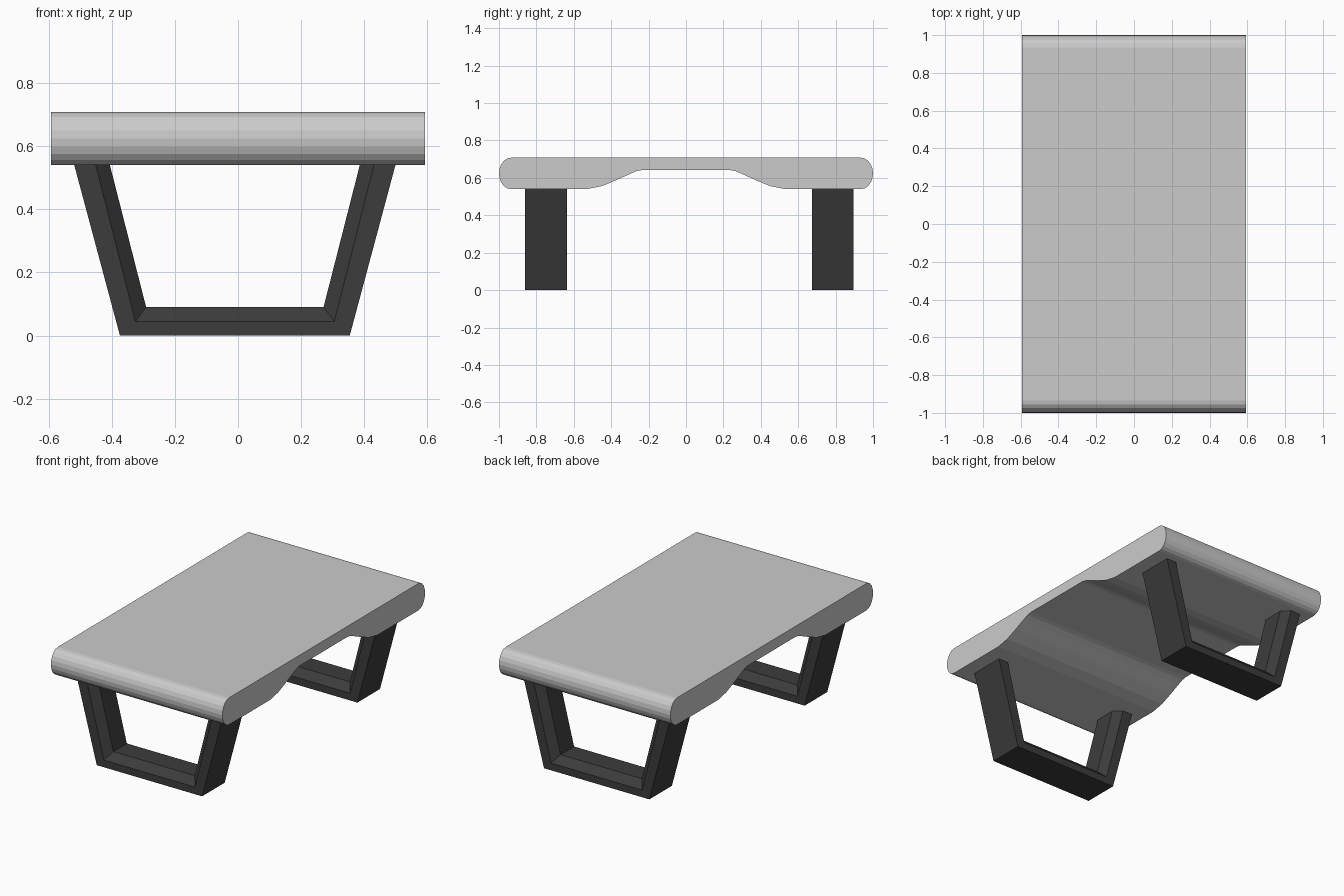
import bpy, bmesh, math

if "Cube" in bpy.data.objects:
    bpy.data.objects.remove(bpy.data.objects["Cube"])


def loft(name, rings):
    """Closed mesh through matching rings of points, capped at both ends."""
    bm = bmesh.new()
    loops = [[bm.verts.new(p) for p in ring] for ring in rings]
    n = len(loops[0])
    for a, b in zip(loops, loops[1:]):
        for i in range(n):
            j = (i + 1) % n
            bm.faces.new((a[i], a[j], b[j], b[i]))
    bm.faces.new(loops[0])
    bm.faces.new(loops[-1])
    bmesh.ops.recalc_face_normals(bm, faces=bm.faces)
    mesh = bpy.data.meshes.new(name)
    bm.to_mesh(mesh)
    bm.free()
    obj = bpy.data.objects.new(name, mesh)
    bpy.context.collection.objects.link(obj)
    return obj


# Tabletop: side profile with rounded ends and a scooped underside
TOP, BOTTOM = 0.708, 0.54
mid_z, half_h, round_y = (TOP + BOTTOM) / 2, (TOP - BOTTOM) / 2, 0.065
half = []
for i in range(11):
    t = math.pi / 2 - math.pi * i / 10
    half.append((1 - round_y + round_y * math.cos(t), mid_z + half_h * math.sin(t)))
half += [(0.53, 0.54), (0.45, 0.556), (0.375, 0.587), (0.30, 0.621),
         (0.265, 0.636), (0.235, 0.642)]
profile = half + [(-y, z) for y, z in reversed(half)]
loft("tabletop", [[(x, y, z) for y, z in profile] for x in (-0.5925, 0.5925)])

# Dark leg finish
dark = bpy.data.materials.new("dark_metal")
dark.diffuse_color = (0.045, 0.045, 0.045, 1)
dark.use_nodes = True
dark.node_tree.nodes["Principled BSDF"].inputs["Base Color"].default_value = dark.diffuse_color

# Leg frames: tapered U with chamfered inner edges
# each station: outer, chamfer line and inner point as (x, z)
TOP_STATION = [(0.509, 0.541), (0.441, 0.541), (0.396, 0.541)]
FOOT_STATION = [(0.364, 0.0), (0.315, 0.045), (0.281, 0.09)]
CX, CHAMFER = -0.01, 0.045


def leg_frame(name, y0, y1):
    rings = []
    for side, station in ((-1, TOP_STATION), (-1, FOOT_STATION),
                          (1, FOOT_STATION), (1, TOP_STATION)):
        o, m, n = [(CX + side * x, z) for x, z in station]
        section = [(o, y0), (m, y0), (n, y0 + CHAMFER),
                   (n, y1 - CHAMFER), (m, y1), (o, y1)]
        rings.append([(p[0], y, p[1]) for p, y in section])
    leg = loft(name, rings)
    leg.data.materials.append(dark)


leg_frame("front_leg", -0.86, -0.637)
leg_frame("back_leg", 0.673, 0.896)
